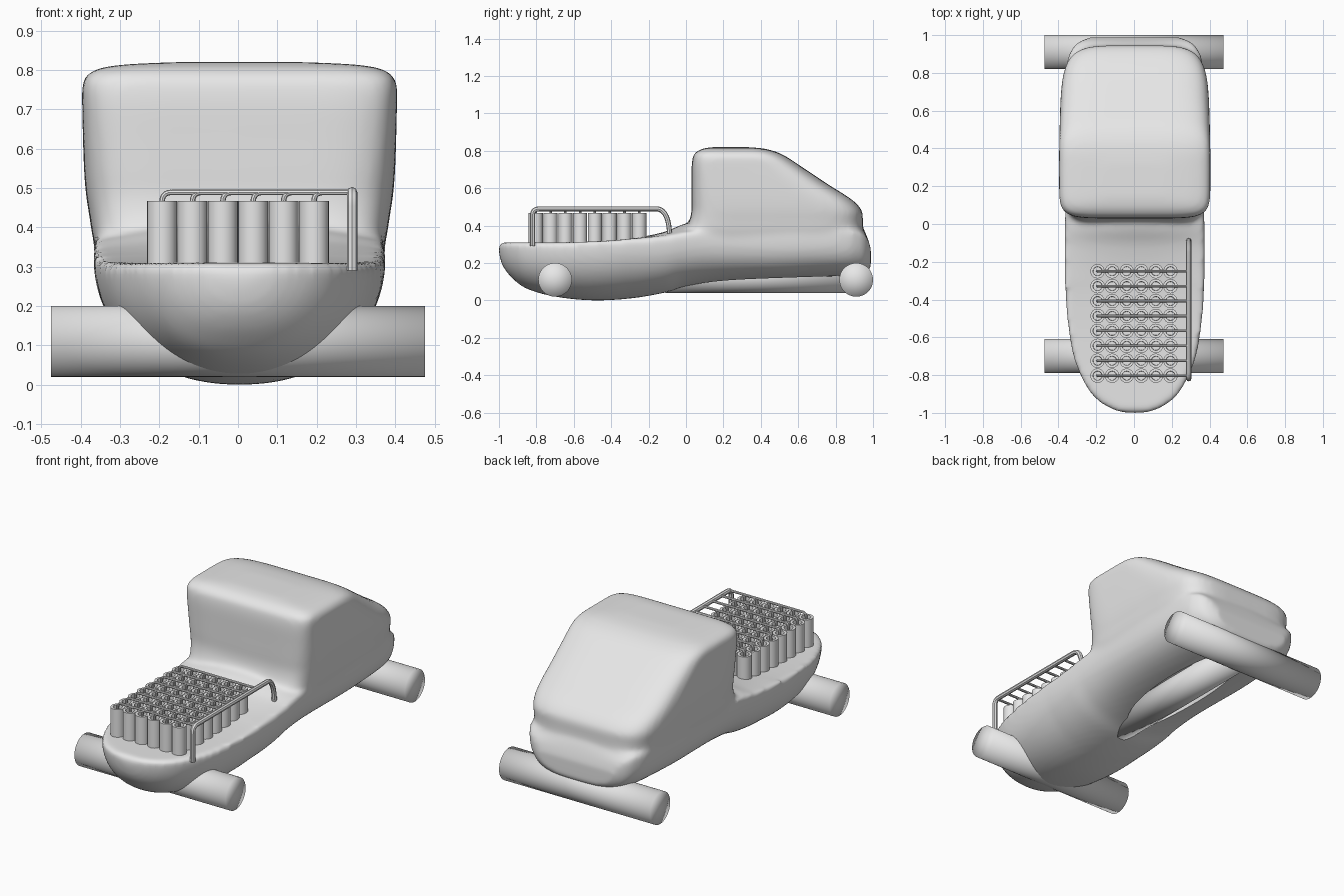
import bpy, bmesh, math
from mathutils import Vector, Matrix

if "Cube" in bpy.data.objects:
    bpy.data.objects.remove(bpy.data.objects["Cube"])

grey = bpy.data.materials.new("plain grey")
grey.use_nodes = True
grey.diffuse_color = (0.8, 0.8, 0.8, 1)
grey.node_tree.nodes["Principled BSDF"].inputs["Base Color"].default_value = (0.8, 0.8, 0.8, 1)


def add(name, data):
    ob = bpy.data.objects.new(name, data)
    bpy.context.collection.objects.link(ob)
    data.materials.append(grey)
    return ob


def from_bmesh(name, bm):
    me = bpy.data.meshes.new(name)
    bm.to_mesh(me)
    bm.free()
    return add(name, me)


def finish(ob, angle=35):
    bpy.ops.object.select_all(action="DESELECT")
    ob.select_set(True)
    bpy.context.view_layer.objects.active = ob
    bpy.ops.object.convert(target="MESH")
    bpy.ops.object.shade_smooth_by_angle(angle=math.radians(angle))


def resample(rows, steps=6):
    """Smooth interpolation between section rows."""
    pts = [Vector(r) for r in rows]
    pts = [pts[0]] + pts + [pts[-1]]
    out = []
    for a, b, c, d in zip(pts, pts[1:], pts[2:], pts[3:]):
        for i in range(steps):
            t = i / steps
            out.append(b + (c - a) * t / 2 + (a * 2 - b * 5 + c * 4 - d) * t * t / 2
                       + (b * 3 - a - c * 3 + d) * t ** 3 / 2)
    return out + [pts[-1]]


def power(v, n):
    return math.copysign(abs(v) ** (2 / n), v)


def loft(bm, rings):
    loops = [[bm.verts.new(p) for p in ring] for ring in rings]
    n = len(loops[0])
    for a, b in zip(loops, loops[1:]):
        for i in range(n):
            bm.faces.new((a[i], a[(i + 1) % n], b[(i + 1) % n], b[i]))
    bm.faces.new(loops[0])
    bm.faces.new(loops[-1])


# Hull sections along the length: y, half width, deck height, keel height
hull = [(-1, .05, .305, .25), (-.98, .12, .31, .185), (-.93, .2, .31, .12),
        (-.85, .262, .31, .062), (-.7, .325, .31, .02), (-.5, .357, .315, 0),
        (-.3, .37, .33, .01), (-.12, .372, .365, .04), (0, .37, .41, .075),
        (.2, .365, .43, .1), (.6, .37, .43, .12), (.84, .36, .43, .13),
        (.92, .335, .42, .135), (.96, .3, .36, .145), (.988, .24, .28, .175)]
body_x = .004


def hull_ring(y, w, top, keel):
    crown = max(0, top - .33) * .6
    n = 2.2 + max(0, min(.8, y + .3))
    edge = top - crown
    ring = []
    for i in range(33):
        a = math.pi * i / 32
        ring.append((body_x + w * power(math.cos(a), n), y,
                     edge - (edge - keel) * power(math.sin(a), n)))
    for i in range(1, 16):
        u = i / 8 - 1
        ring.append((body_x + w * u, y, top - crown * u * u))
    return ring


# Cabin sections by height: z, front y, back y, half width
cabin = [(.22, .02, .93, .33), (.36, 0, .945, .37), (.43, .02, .945, .382),
         (.48, .03, .94, .39), (.54, .03, .885, .395), (.62, .03, .76, .398),
         (.71, .03, .625, .4), (.76, .035, .55, .4), (.785, .045, .505, .39),
         (.803, .07, .455, .36), (.814, .1, .4, .29), (.82, .15, .32, .16)]


def cabin_ring(z, front, back, w):
    # Squarer corners at the front than at the sloping back
    mid, half = (front + back) / 2, (back - front) / 2
    ring = []
    for i in range(64):
        c, s = math.cos(math.tau * i / 64), math.sin(math.tau * i / 64)
        n = 5 if s > 0 else 7
        ring.append((body_x + w * power(c, n), mid + half * power(s, n), z))
    return ring


bm = bmesh.new()
loft(bm, [hull_ring(*r) for r in resample(hull)])
loft(bm, [cabin_ring(*r) for r in resample(cabin)])
bmesh.ops.recalc_face_normals(bm, faces=bm.faces)
body = from_bmesh("body", bm)
blend = body.modifiers.new("blend", "REMESH")
blend.mode = "VOXEL"
blend.voxel_size = .013
soften = body.modifiers.new("soften", "SMOOTH")
soften.factor = .5
soften.iterations = 12

# Long hollow under the rear of the body
bm = bmesh.new()
bmesh.ops.create_uvsphere(bm, u_segments=48, v_segments=24, radius=1)
bmesh.ops.transform(bm, matrix=Matrix.Translation((0, .44, .1)) @ Matrix.Diagonal((.145, .48, .13, 1)),
                    verts=bm.verts)
cutter = from_bmesh("hollow_cutter", bm)
cutter.hide_render = True
cut = body.modifiers.new("hollow", "BOOLEAN")
cut.object = cutter
cut.solver = "EXACT"
finish(body, 60)
bpy.data.objects.remove(cutter)


# Axle rollers and drive shaft
def rod(name, centre, axis, radius, length):
    bm = bmesh.new()
    bmesh.ops.create_cone(bm, cap_ends=True, cap_tris=True, segments=48,
                          radius1=radius, radius2=radius, depth=length)
    turn = Matrix.Rotation(math.pi / 2, 4, axis)
    bmesh.ops.transform(bm, matrix=Matrix.Translation(centre) @ turn, verts=bm.verts)
    finish(from_bmesh(name, bm), 180)


rod("front_axle", (0, -.7, .11), "Y", .09, .95)
rod("rear_axle", (0, .91, .11), "Y", .09, .95)
rod("drive_shaft", (0, .4, .125), "X", .085, 1.02)

# Block of upright canisters with recessed tops
xs = [(i - 2.5) * .0772 for i in range(6)]
ys = [-.803 + i * .079 for i in range(8)]
bm = bmesh.new()
for x in xs:
    for y in ys:
        made = bmesh.ops.create_cone(bm, cap_ends=True, segments=24, radius1=.038, radius2=.038,
                                     depth=.185, matrix=Matrix.Translation((x, y, .3745)))
        top = max({f for v in made["verts"] for f in v.link_faces},
                  key=lambda f: f.calc_center_median().z)
        bmesh.ops.inset_region(bm, faces=[top], thickness=.014)
        bmesh.ops.inset_region(bm, faces=[top], thickness=.001, depth=-.02)
finish(from_bmesh("canisters", bm))


# Pipes
def bend(p, corner, q, n=8):
    p, c, q = Vector(p), Vector(corner), Vector(q)
    return [p * (1 - t) ** 2 + c * 2 * t * (1 - t) + q * t * t for t in (i / n for i in range(n + 1))]


def pipes(name, paths, radius):
    cu = bpy.data.curves.new(name, "CURVE")
    cu.dimensions = "3D"
    cu.bevel_depth = radius
    cu.bevel_resolution = 2
    cu.use_fill_caps = True
    for path in paths:
        sp = cu.splines.new("POLY")
        sp.points.add(len(path) - 1)
        for point, co in zip(sp.points, path):
            point.co = (*co, 1)
    finish(add(name, cu))


rail_x, pipe_z = .29, .489
feeds = []
for y in ys:
    for x in xs:
        elbow = bend((x, y, .465), (x, y, pipe_z), (x + .024, y, pipe_z), 5)
        feeds.append([Vector((x, y, .44))] + elbow)
    feeds.append([(xs[0] + .024, y, pipe_z), (rail_x, y, pipe_z)])
pipes("feed_pipes", feeds, .007)

front, high = -.82, .489
rail = [Vector((rail_x, front, .29))]
rail += bend((rail_x, front, high - .035), (rail_x, front, high), (rail_x, front + .035, high))
rail += bend((rail_x, -.15, high), (rail_x, -.09, high - .01), (rail_x, -.087, .34))
pipes("main_rail", [rail], .0135)
